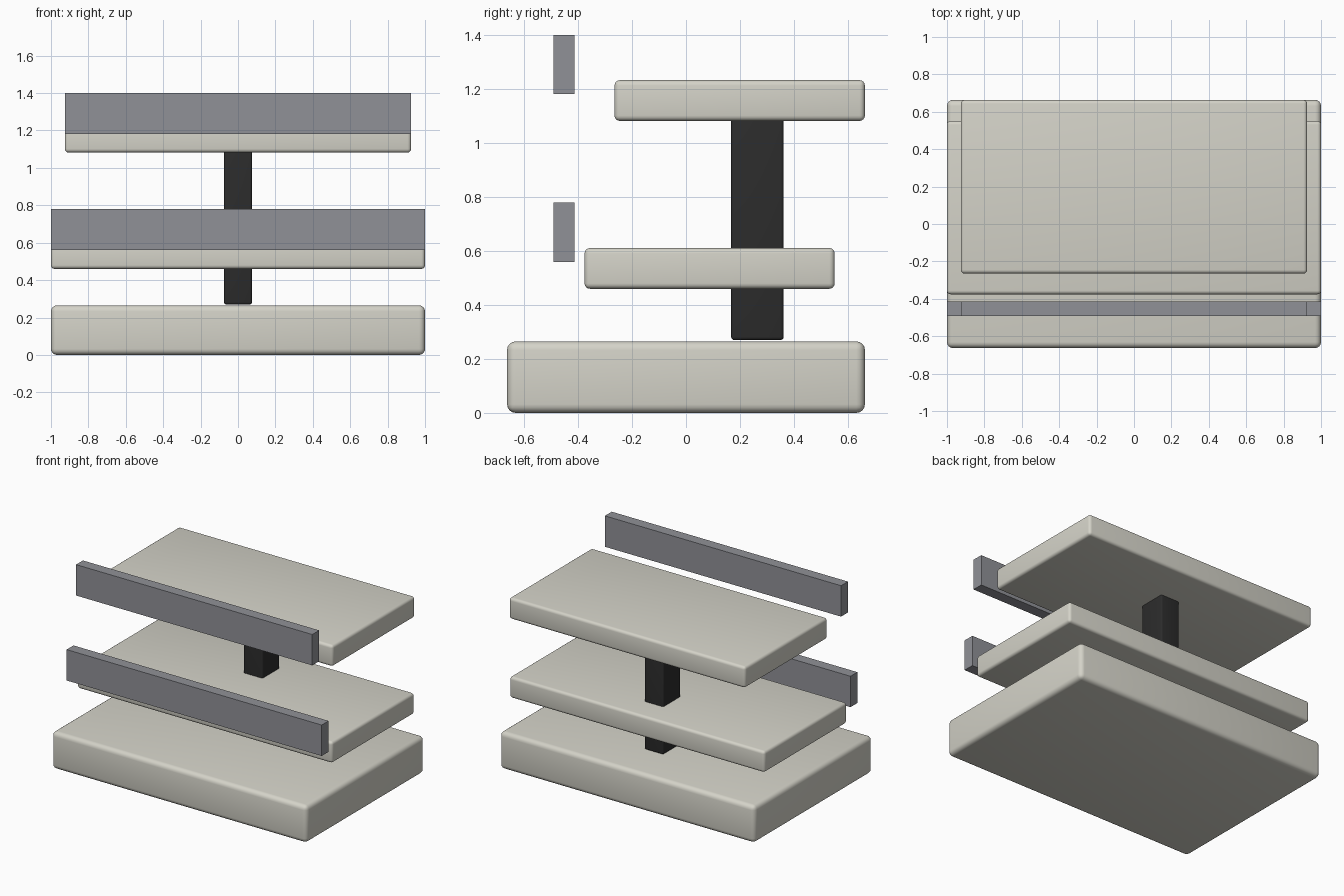
import bpy
import bmesh

if "Cube" in bpy.data.objects:
    bpy.data.objects.remove(bpy.data.objects["Cube"])


def material(name, rgb):
    m = bpy.data.materials.new(name)
    m.diffuse_color = (*rgb, 1)
    m.use_nodes = True
    m.node_tree.nodes["Principled BSDF"].inputs["Base Color"].default_value = m.diffuse_color
    return m


cream = material("warm cream", (0.66, 0.65, 0.58))
grey = material("slate grey", (0.28, 0.285, 0.31))
black = material("charcoal black", (0.025, 0.025, 0.025))


def box(name, lo, hi, mat, bevel=0.0, segments=4):
    """Box between two corners, with optional rounded edges."""
    bm = bmesh.new()
    bmesh.ops.create_cube(bm, size=1)
    for v in bm.verts:
        v.co = [(a + b) / 2 + c * (b - a) for a, b, c in zip(lo, hi, v.co)]
    mesh = bpy.data.meshes.new(name)
    bm.to_mesh(mesh)
    bm.free()
    mesh.materials.append(mat)
    ob = bpy.data.objects.new(name, mesh)
    bpy.context.collection.objects.link(ob)
    if bevel:
        mod = ob.modifiers.new("rounded edges", "BEVEL")
        mod.width = bevel
        mod.segments = segments
        for p in mesh.polygons:
            p.use_smooth = True
    return ob


# Heavy plinth at the bottom
box("base", (-1, -0.663, 0), (1, 0.663, 0.265), cream, 0.032)

# Central support column, set toward the back
box("column", (-0.075, 0.167, 0.27), (0.075, 0.362, 1.10), black, 0.012)

# Two tiers: a shelf slab with a floating front panel for each
for tier, half, y0, y1, z in (("lower", 1.0, -0.376, 0.551, 0.46),
                              ("upper", 0.926, -0.265, 0.663, 1.082)):
    box(tier + "_shelf", (-half, y0, z), (half, y1, z + 0.151), cream, 0.02)
    box(tier + "_front_panel", (-half, -0.491, z + 0.1), (half, -0.414, z + 0.319), grey)
